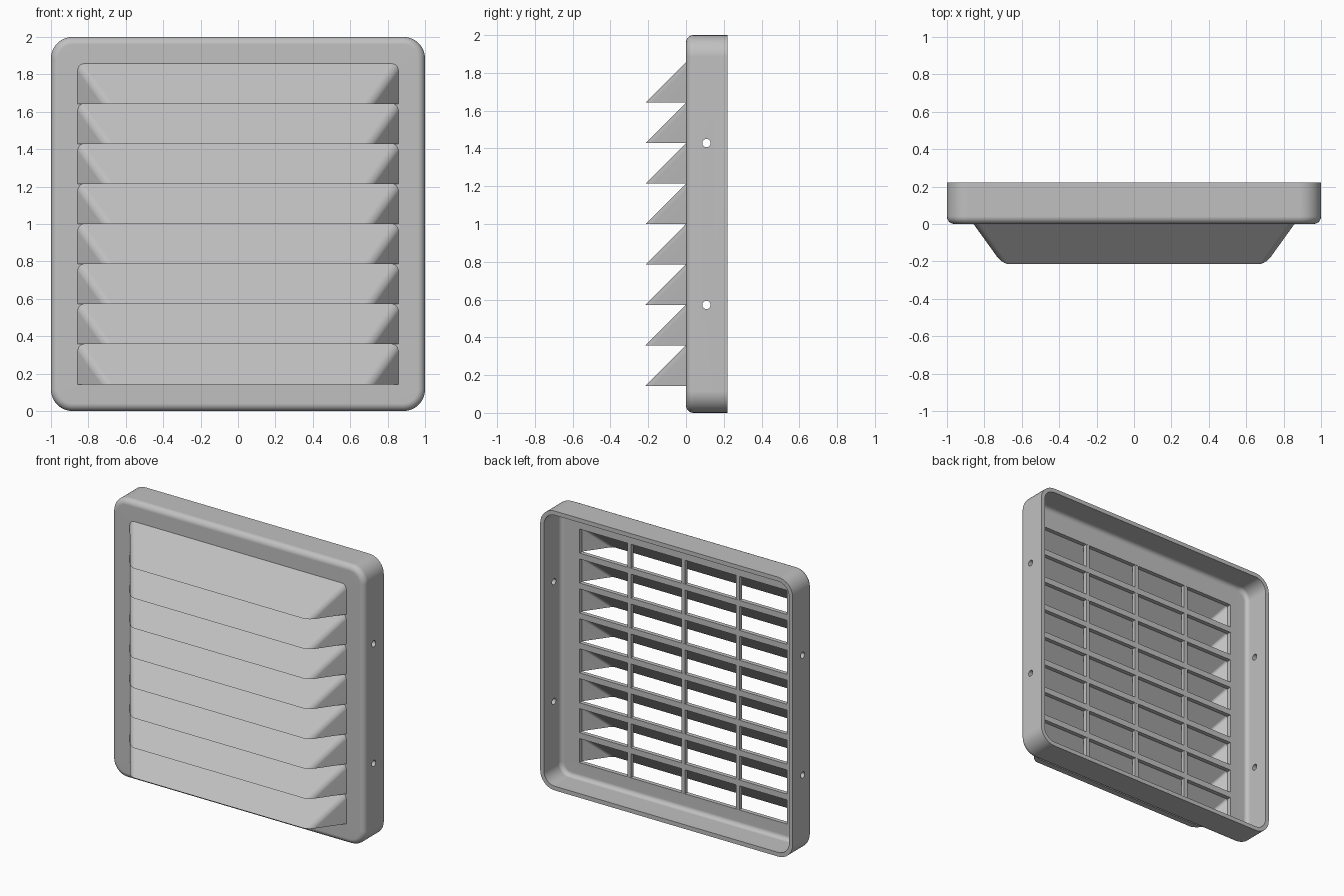
import bpy, bmesh
from math import sin, cos, pi, radians
from mathutils import Vector

old = bpy.data.objects.get("Cube")
if old:
    bpy.data.objects.remove(old, do_unlink=True)

# One plastic colour
GREY = (0.53, 0.53, 0.53, 1)
mat = bpy.data.materials.new("light grey plastic")
mat.use_nodes = True
mat.diffuse_color = GREY
mat.node_tree.nodes["Principled BSDF"].inputs["Base Color"].default_value = GREY

ROWS, PITCH, BASE = 8, 1.714 / 8, 0.143    # louvre spacing and lowest edge
WALL, BAR = 0.03, 0.042                    # shell thickness, grille bar height
OPEN_X, OPEN_TOP = 0.822, BASE + ROWS * PITCH - BAR
BACK = 0.221


def make(name, bm):
    bmesh.ops.recalc_face_normals(bm, faces=bm.faces[:])
    mesh = bpy.data.meshes.new(name)
    bm.to_mesh(mesh)
    bm.free()
    ob = bpy.data.objects.new(name, mesh)
    bpy.context.collection.objects.link(ob)
    mesh.materials.append(mat)
    return ob


def activate(ob):
    bpy.ops.object.select_all(action='DESELECT')
    ob.select_set(True)
    bpy.context.view_layer.objects.active = ob


def smooth(ob):
    activate(ob)
    bpy.ops.object.shade_smooth_by_angle(angle=radians(30))
    mod = ob.modifiers.new("flat faces", 'WEIGHTED_NORMAL')
    mod.keep_sharp = True


def box(name, x0, x1, y0, y1, z0, z1):
    bm = bmesh.new()
    bmesh.ops.create_cube(bm, size=1)
    for v in bm.verts:
        v.co = Vector(((x0 + x1) / 2 + v.co.x * (x1 - x0),
                       (y0 + y1) / 2 + v.co.y * (y1 - y0),
                       (z0 + z1) / 2 + v.co.z * (z1 - z0)))
    return make(name, bm)


def rounded_rect(bm, y, hx, z0, z1, r, steps=8):
    """Loop of vertices around a rounded rectangle facing -y."""
    loop = []
    corners = [(hx - r, z1 - r), (r - hx, z1 - r), (r - hx, z0 + r), (hx - r, z0 + r)]
    for k, (cx, cz) in enumerate(corners):
        for s in range(steps + 1):
            a = (k + s / steps) * pi / 2
            loop.append(bm.verts.new((cx + r * cos(a), y, cz + r * sin(a))))
    return loop


# Frame: rounded surround, hollow at the back
bm = bmesh.new()
loops = []


def ring(y, inset, r):
    loops.append(rounded_rect(bm, y, 1 - inset, inset, 2 - inset, r))


EDGE, CORNER = 0.04, 0.115
ring(BACK, 0, CORNER)
for i in range(6):                         # rounded front edge
    a = i / 5 * pi / 2
    inset = EDGE * (1 - cos(a))
    ring(EDGE * (1 - sin(a)), inset, CORNER - inset)
for y in (0, WALL):                        # grille opening
    loops.append(rounded_rect(bm, y, OPEN_X, BASE, OPEN_TOP, 0.004))
for i in range(6):                         # inner fillet
    a = i / 5 * pi / 2
    inset = WALL + 0.03 * (1 - sin(a))
    ring(WALL + 0.03 * (1 - cos(a)), inset, CORNER - inset)
ring(BACK, WALL, CORNER - WALL)
for a, b in zip(loops, loops[1:] + loops[:1]):
    n = len(a)
    for i in range(n):
        j = (i + 1) % n
        bm.faces.new((a[i], a[j], b[j], b[i]))
frame = make("frame", bm)

# Screw holes through both side walls
for z in (BASE + 2 * PITCH, BASE + 6 * PITCH):
    bpy.ops.mesh.primitive_cylinder_add(vertices=24, radius=0.022, depth=3,
                                        location=(0, 0.108, z), rotation=(0, pi / 2, 0))
    cutter = bpy.context.object
    cutter.hide_render = True
    activate(frame)
    mod = frame.modifiers.new("screw hole", 'BOOLEAN')
    mod.operation, mod.solver, mod.object = 'DIFFERENCE', 'EXACT', cutter
    bpy.ops.object.modifier_apply(modifier=mod.name)
    bpy.data.objects.remove(cutter, do_unlink=True)
smooth(frame)

# Grille bars
for i in range(1, ROWS):
    z = BASE + i * PITCH
    box(f"grille_bar_{i}", -OPEN_X, OPEN_X, 0, WALL, z - BAR, z)
for i in (-1, 0, 1):
    box(f"grille_post_{i + 2}", i * 0.43 - 0.014, i * 0.43 + 0.014,
        0.001, WALL - 0.001, BASE, OPEN_TOP)


def wedge(bm, hx, depth, radius):
    """Sloped hood skin, open below and behind, with rounded side edges."""
    front = hx - depth * 0.72
    v = [bm.verts.new(c) for c in ((-hx, 0, 0), (hx, 0, 0), (front, -depth, 0),
                                   (-front, -depth, 0), (-hx, 0, depth), (hx, 0, depth))]
    for f in ((0, 1, 2, 3), (0, 4, 5, 1), (3, 2, 5, 4), (1, 5, 2), (0, 3, 4)):
        bm.faces.new([v[k] for k in f])
    edges = [bm.edges.get((v[2], v[5])), bm.edges.get((v[3], v[4]))]
    bmesh.ops.bevel(bm, geom=edges, offset=radius, offset_type='OFFSET',
                    segments=5, profile=0.5, affect='EDGES')


# Louvre hoods: outer and inner skins joined along their rims
bm = bmesh.new()
wedge(bm, 0.858, PITCH, 0.03)
wedge(bm, OPEN_X, PITCH - BAR, 0.014)
bm.normal_update()
open_faces = [f for f in bm.faces if all(abs(v.co.z) < 1e-5 for v in f.verts)
              or all(abs(v.co.y) < 1e-5 for v in f.verts)]
bmesh.ops.delete(bm, geom=open_faces, context='FACES')
bmesh.ops.bridge_loops(bm, edges=[e for e in bm.edges if e.is_boundary])
hood = make("louvre_1", bm)
hood.location.z = BASE
smooth(hood)
for i in range(1, ROWS):
    copy = hood.copy()
    copy.name = f"louvre_{i + 1}"
    copy.location.z = BASE + i * PITCH
    bpy.context.collection.objects.link(copy)
